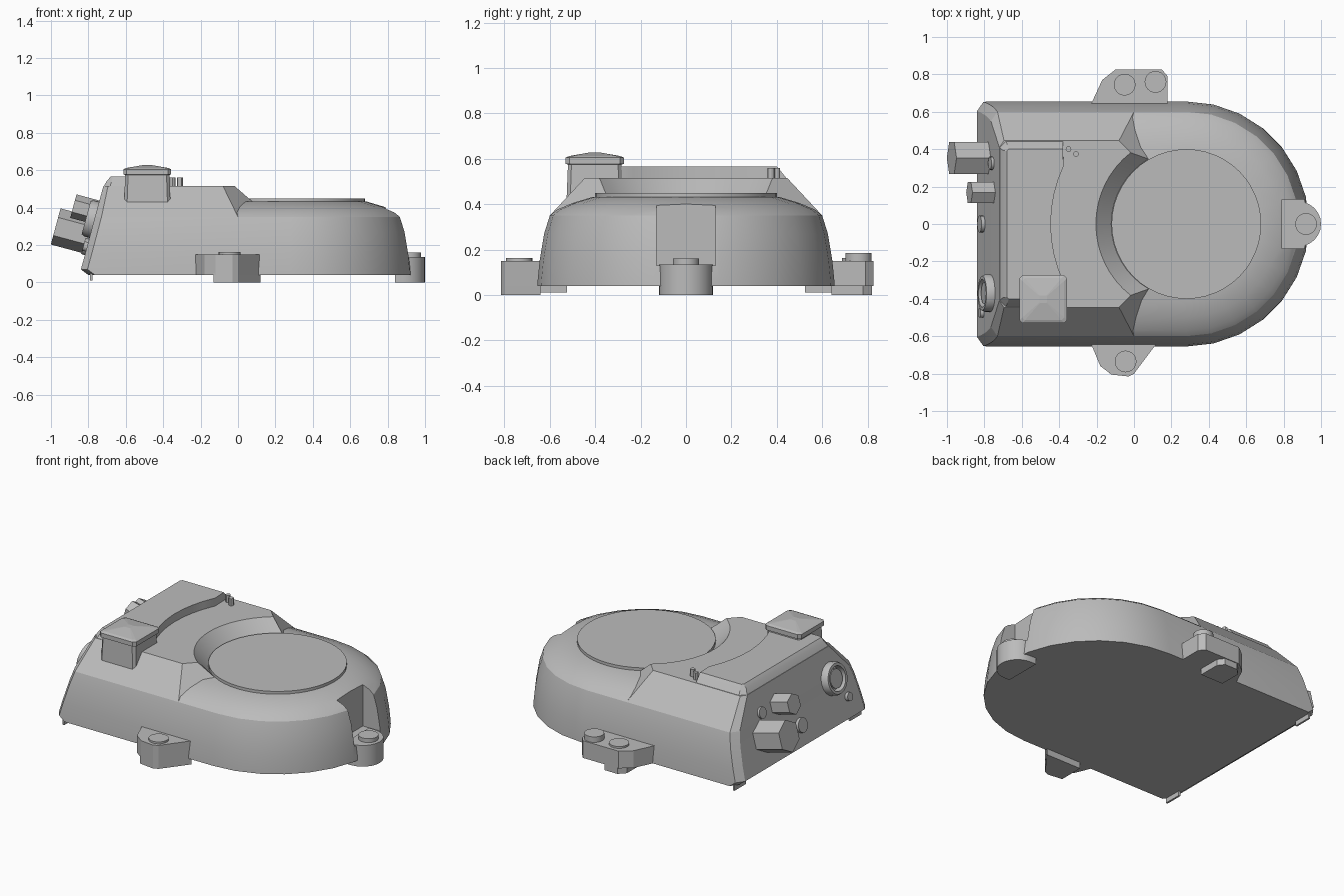
import bpy, bmesh, math
from mathutils import Vector

cube = bpy.data.objects.get("Cube")
if cube:
    bpy.data.objects.remove(cube, do_unlink=True)

grey = bpy.data.materials.new("plain grey")
grey.use_nodes = True
grey.diffuse_color = (0.5, 0.5, 0.5, 1)
grey.node_tree.nodes["Principled BSDF"].inputs["Base Color"].default_value = (0.5, 0.5, 0.5, 1)


def loft(name, rings, closed=False):
    """Skin equal-length rings; cap the ends, or join last to first."""
    bm = bmesh.new()
    loops = [[bm.verts.new(p) for p in ring] for ring in rings]
    pairs = list(zip(loops, loops[1:]))
    if closed:
        pairs.append((loops[-1], loops[0]))
    else:
        bm.faces.new(loops[0])
        bm.faces.new(loops[-1])
    n = len(loops[0])
    for a, b in pairs:
        for i in range(n):
            j = (i + 1) % n
            bm.faces.new((a[i], a[j], b[j], b[i]))
    bmesh.ops.recalc_face_normals(bm, faces=bm.faces)
    mesh = bpy.data.meshes.new(name)
    bm.to_mesh(mesh)
    bm.free()
    mesh.materials.append(grey)
    obj = bpy.data.objects.new(name, mesh)
    bpy.context.collection.objects.link(obj)
    return obj


def smooth(obj, angle=30):
    bpy.ops.object.select_all(action="DESELECT")
    obj.select_set(True)
    bpy.context.view_layer.objects.active = obj
    bpy.ops.object.shade_smooth_by_angle(angle=math.radians(angle))


def prism(name, outline, z0, z1):
    return loft(name, [[(x, y, z) for x, y in outline] for z in (z0, z1)])


def arc(cx, r, a0, a1, n, cy=0):
    angles = [math.radians(a0 + (a1 - a0) * i / n) for i in range(n + 1)]
    return [(cx + r * math.cos(a), cy + r * math.sin(a)) for a in angles]


def disc(name, x, y, r, z0, z1, sides=24):
    obj = prism(name, arc(x, r, 0, 360, sides, y)[:-1], z0, z1)
    smooth(obj)
    return obj


def box(name, x0, x1, y0, y1, z0, z1):
    return prism(name, [(x0, y0), (x1, y0), (x1, y1), (x0, y1)], z0, z1)


CX = 0.28  # centre of the round end

# Main housing: D-shaped shell rising to a shallow dome
levels = [(0.04, -0.80, 0.655), (0.07, -0.84, 0.653), (0.15, -0.818, 0.645),
          (0.27, -0.786, 0.625), (0.35, -0.765, 0.6), (0.375, -0.7, 0.57),
          (0.405, -0.69, 0.5), (0.432, -0.68, 0.41)]
rings = []
for z, xb, r in levels:
    pts = [(xb, 0.05 - r), (xb + 0.035, -r)] + arc(CX, r, -90, 90, 14)
    pts += [(xb + 0.035, r), (xb, r - 0.05)]
    rings.append([(x, y, z) for x, y in pts])
housing = loft("housing", rings)

# Notch in the round end above its lug
cutter = box("notch_cutter", 0.79, 1.2, -0.13, 0.13, 0.13, 0.6)
cutter.hide_render = True
cut = housing.modifiers.new("notch", "BOOLEAN")
cut.object = cutter
cut.solver = "EXACT"
bpy.context.view_layer.objects.active = housing
bpy.ops.object.modifier_apply(modifier=cut.name)
bpy.data.objects.remove(cutter, do_unlink=True)
smooth(housing)

disc("round_cover", CX, 0, 0.4, 0.42, 0.45, 48)

# Raised block with a conical recess around the cover
lower = [(-0.765, -0.55, 0.35), (-0.73, -0.6, 0.35), (0, -0.6, 0.35)]
lower += [(x, y, 0.43) for x, y in arc(CX, 0.4, 240, 120, 16)]
lower += [(x, -y, z) for x, y, z in lower[2::-1]]
upper = [(-0.72, -0.41, 0.515), (-0.695, -0.446, 0.515), (-0.08, -0.446, 0.515)]
upper += [(x, y, 0.515) for x, y in arc(CX, 0.484, 232, 128, 16)]
upper += [(x, -y, z) for x, y, z in upper[2::-1]]
smooth(loft("raised_block", [lower, upper]))

# Upper step with a curved front wall
step_rings = []
for z, xb, side, corner in ((0.51, -0.72, 0.446, 0.035), (0.545, -0.70, 0.418, 0.025),
                            (0.566, -0.68, 0.4, 0.01)):
    pts = [(xb, corner - side), (xb + corner, -side), (-0.38, -side)]
    pts += arc(CX, 0.725, 205, 155, 8)
    pts += [(x, -y) for x, y in pts[2::-1]]
    step_rings.append([(x, y, z) for x, y in pts])
smooth(loft("upper_step", step_rings))

# Square cap with chamfered corners and a low pyramid top
cap_rings = []
for h, z in ((0.125, 0.4), (0.118, 0.575), (0.128, 0.577), (0.128, 0.605),
             (0.112, 0.612), (0.02, 0.628)):
    c = h * 0.87
    corners = [(c, -h), (h, -c), (h, c), (c, h), (-c, h), (-h, c), (-h, -c), (-c, -h)]
    cap_rings.append([(-0.485 + x, -0.402 + y, z) for x, y in corners])
loft("square_cap", cap_rings)

# Two small pins on the deck
for i, (x, y) in enumerate([(-0.35, 0.4), (-0.31, 0.375)]):
    disc(f"deck_pin_{i + 1}", x, y, 0.015, 0.5, 0.56, 12)

# Side lugs with feet and bosses
prism("left_lug", [(-0.23, 0.64), (-0.17, 0.77), (-0.1, 0.825), (0.15, 0.825),
                   (0.18, 0.79), (0.18, 0.64)], 0.04, 0.15)
prism("left_lug_foot", [(-0.13, 0.64), (-0.13, 0.78), (-0.09, 0.82), (0, 0.82),
                        (0.03, 0.78), (0.03, 0.64)], 0, 0.05)
prism("right_lug", [(-0.23, -0.64), (-0.18, -0.76), (-0.12, -0.805), (-0.03, -0.815),
                    (0, -0.8), (0.12, -0.64)], 0.04, 0.15)
prism("right_lug_foot", [(-0.13, -0.64), (-0.13, -0.8), (-0.03, -0.814),
                         (0, -0.799), (0.12, -0.64)], 0, 0.05)
disc("left_boss", -0.05, 0.745, 0.058, 0.14, 0.162)
disc("left_tall_boss", 0.115, 0.76, 0.058, 0.14, 0.185)
disc("right_boss", -0.045, -0.735, 0.058, 0.14, 0.162)

# End lug below the notch
smooth(prism("end_lug", [(0.84, -0.12)] + arc(0.88, 0.12, -90, 90, 12) + [(0.84, 0.12)], 0, 0.135))
disc("end_boss", 0.92, 0, 0.058, 0.13, 0.16)

# Thin clips under the back corners
for side, s in (("left", 1), ("right", -1)):
    box(f"{side}_back_clip", -0.79, -0.778, 0.525 * s, 0.64 * s, 0.01, 0.06)

# Fittings standing square to the sloping back face
OUT = Vector((-0.965, 0, 0.26))
UP = Vector((0.26, 0, 0.965))
SIDE = Vector((0, 1, 0))


def fitting(name, y, z, profile, sides, closed=False):
    """Turn (radius, height) pairs about an axis out of the back face."""
    base = Vector((-0.84 + 0.27 * (z - 0.07), y, z))
    turn = [2 * math.pi * i / sides for i in range(sides)]
    obj = loft(name, [[base + OUT * h + (UP * math.cos(a) + SIDE * math.sin(a)) * r
                       for a in turn] for r, h in profile], closed)
    if sides > 6:
        smooth(obj)


fitting("large_hex_plug", 0.353, 0.25, [(0.1, -0.03), (0.1, 0.19)], 6)
fitting("small_hex_plug", 0.168, 0.375, [(0.065, -0.03), (0.065, 0.127)], 6)
fitting("socket_ring", -0.37, 0.335,
        [(0.1, -0.03), (0.1, 0.03), (0.092, 0.045), (0.075, 0.045), (0.075, -0.03)], 28, True)
fitting("socket_core", -0.37, 0.335, [(0.058, -0.03), (0.058, 0.035)], 20)
fitting("lower_button", -0.475, 0.19, [(0.026, -0.03), (0.026, 0.02)], 16)
fitting("upper_button", 0.325, 0.38, [(0.035, -0.03), (0.035, 0.015)], 16)
fitting("middle_button", 0.0, 0.19, [(0.045, -0.03), (0.045, 0.02)], 16)
